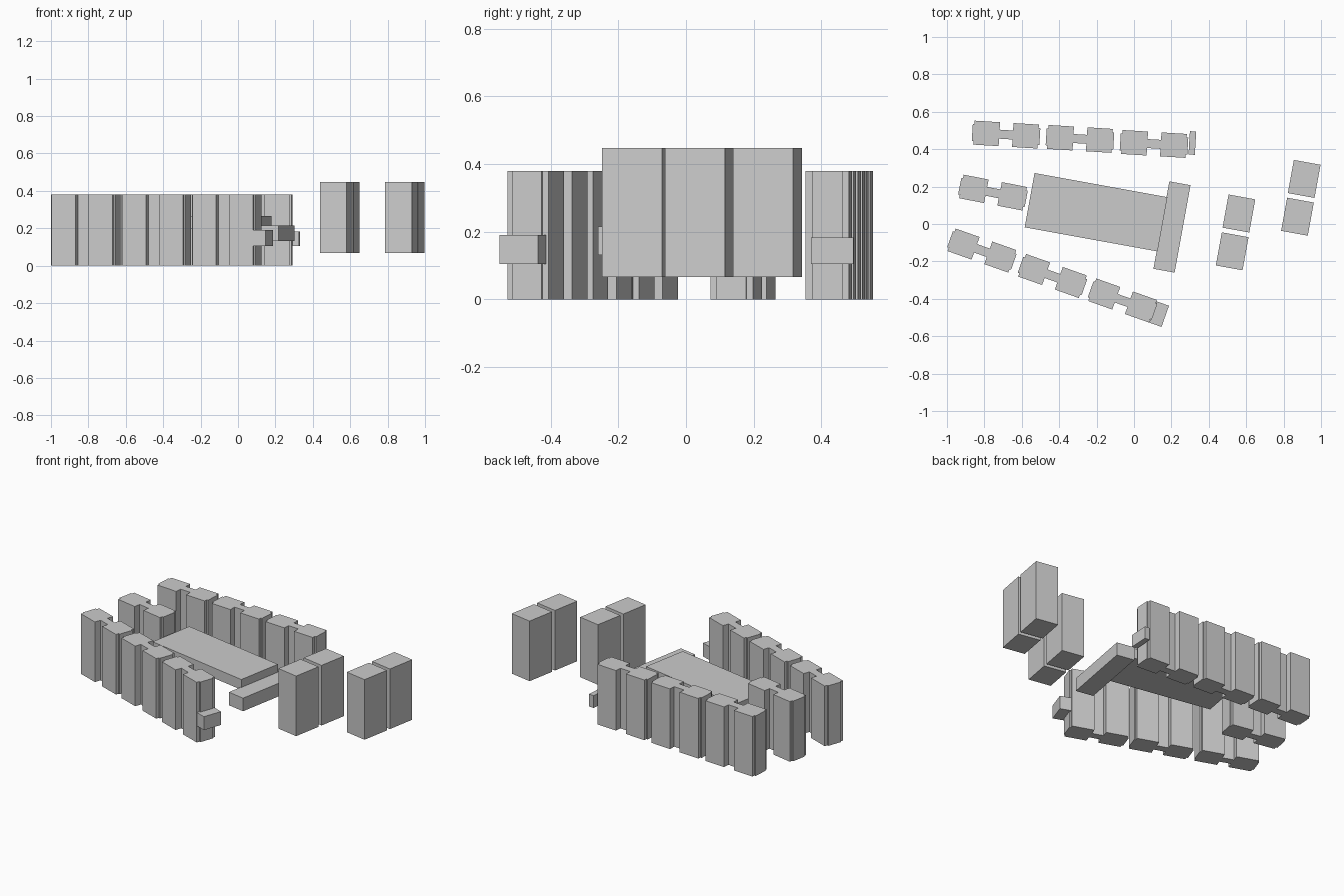
import bpy, bmesh
from math import radians
from mathutils import Matrix

if "Cube" in bpy.data.objects:
    bpy.data.objects.remove(bpy.data.objects["Cube"])


def finish(name, bm, x, y, angle, z0):
    bmesh.ops.recalc_face_normals(bm, faces=bm.faces)
    mesh = bpy.data.meshes.new(name)
    bm.to_mesh(mesh)
    bm.free()
    ob = bpy.data.objects.new(name, mesh)
    ob.location = (x, y, z0)
    ob.rotation_euler.z = radians(angle)
    bpy.context.collection.objects.link(ob)
    return ob


def box(name, x, y, sx, sy, z0, z1, angle):
    bm = bmesh.new()
    m = Matrix.Translation((0, 0, (z1 - z0) / 2)) @ Matrix.Diagonal((sx, sy, z1 - z0, 1))
    bmesh.ops.create_cube(bm, size=1, matrix=m)
    return finish(name, bm, x, y, angle, z0)


def column_pair(name, x, y, angle):
    # plan of one quarter, mirrored to a pair of blocks joined by a narrow neck
    q = [(0.181, 0.045), (0.172, 0.045), (0.172, 0.064), (0.036, 0.064), (0.036, 0.024)]
    plan = (q + [(-u, v) for u, v in reversed(q)]
            + [(-u, -v) for u, v in q] + [(u, -v) for u, v in reversed(q)])
    bm = bmesh.new()
    base = bm.faces.new([bm.verts.new((u, v, 0)) for u, v in plan])
    r = bmesh.ops.extrude_face_region(bm, geom=[base])
    top = [g for g in r["geom"] if isinstance(g, bmesh.types.BMVert)]
    bmesh.ops.translate(bm, verts=top, vec=(0, 0, 0.38))
    return finish(name, bm, x, y, angle, 0)


# three rows of column pairs
rows = {
    "back_wall": (-3.5, [(-0.684, 0.478), (-0.289, 0.455), (0.107, 0.428)]),
    "middle_wall": (-11, [(-0.754, 0.168)]),
    "front_wall": (-19.5, [(-0.813, -0.142), (-0.436, -0.278), (-0.061, -0.409)]),
}
for name, (angle, spots) in rows.items():
    for i, (x, y) in enumerate(spots):
        column_pair(f"{name}_{i + 1}", x, y, angle)

# small blocks at the row ends
box("back_end_block", 0.312, 0.433, 0.034, 0.125, 0.105, 0.183, -3.5)
box("front_end_block", 0.134, -0.482, 0.07, 0.12, 0.105, 0.19, -19.5)

# central slab and its cross bar
box("central_slab", -0.203, 0.063, 0.722, 0.295, 0.20, 0.265, -10.3)
box("cross_bar", 0.203, -0.016, 0.115, 0.475, 0.132, 0.215, -10.3)

# tall boxes on the right
for i, (x, y) in enumerate([(0.561, 0.056), (0.525, -0.146), (0.91, 0.241), (0.874, 0.039)]):
    box(f"tall_box_{i + 1}", x, y, 0.145, 0.18, 0.067, 0.447, -10.3)
